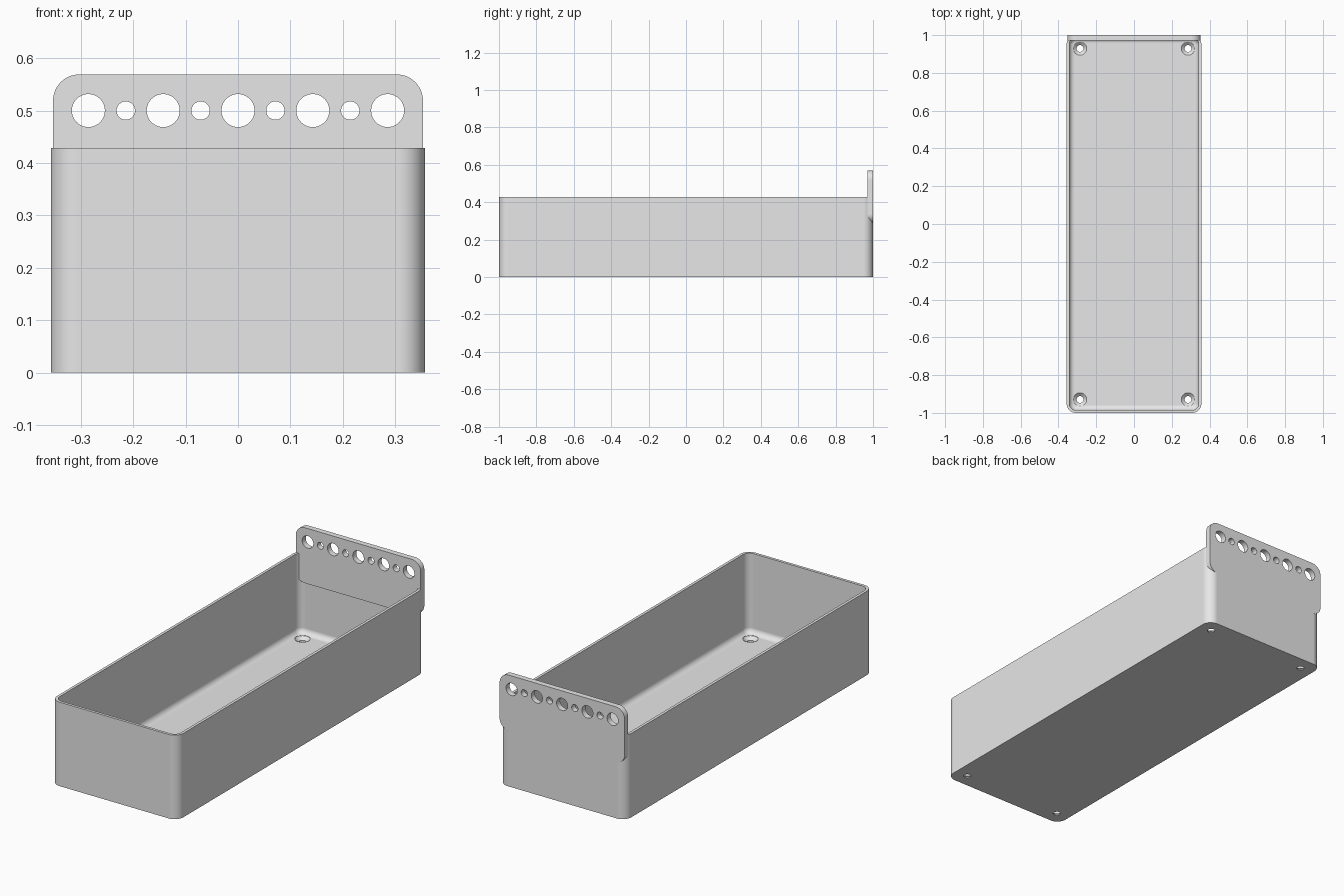
import bpy, bmesh
from math import radians, sin, cos, pi
from mathutils import Matrix

if "Cube" in bpy.data.objects:
    bpy.data.objects.remove(bpy.data.objects["Cube"])

HALF_W, HALF_L, HEIGHT = 0.357, 1.0, 0.429
WALL, FLOOR, RADIUS, FILLET = 0.0143, 0.0214, 0.05, 0.028

grey = bpy.data.materials.new("light_grey")
grey.use_nodes = True
grey.diffuse_color = (0.8, 0.8, 0.8, 1)
grey.node_tree.nodes["Principled BSDF"].inputs["Base Color"].default_value = (0.8, 0.8, 0.8, 1)


def make(name, bm):
    bmesh.ops.recalc_face_normals(bm, faces=bm.faces)
    mesh = bpy.data.meshes.new(name)
    bm.to_mesh(mesh)
    bm.free()
    mesh.materials.append(grey)
    obj = bpy.data.objects.new(name, mesh)
    bpy.context.collection.objects.link(obj)
    return obj


def rounded_rect(hx, hy, r, seg=12):
    """Outline of a rounded rectangle centred on the origin."""
    pts = []
    for q, (sx, sy) in enumerate([(1, 1), (-1, 1), (-1, -1), (1, -1)]):
        for i in range(seg + 1):
            a = (q + i / seg) * pi / 2
            pts.append((sx * (hx - r) + r * cos(a), sy * (hy - r) + r * sin(a)))
    return pts


def loft(bm, rings):
    """Skin a list of equal point rings and cap both ends."""
    loops = [[bm.verts.new(p) for p in ring] for ring in rings]
    for a, b in zip(loops, loops[1:]):
        for i in range(len(a)):
            j = (i + 1) % len(a)
            bm.faces.new((a[i], a[j], b[j], b[i]))
    bm.faces.new(loops[0])
    bm.faces.new(loops[-1])


def cylinder(bm, matrix, r1, r2, depth):
    bmesh.ops.create_cone(bm, cap_ends=True, segments=40, radius1=r1,
                          radius2=r2, depth=depth, matrix=matrix)


def cut(obj, bm):
    cutter = make("hole_cutter", bm)
    cutter.hide_render = True
    mod = obj.modifiers.new("holes", 'BOOLEAN')
    mod.operation, mod.solver, mod.object = 'DIFFERENCE', 'EXACT', cutter
    bpy.context.view_layer.objects.active = obj
    bpy.ops.object.modifier_apply(modifier=mod.name)
    bpy.data.objects.remove(cutter)


def finish(obj):
    bpy.ops.object.select_all(action='DESELECT')
    obj.select_set(True)
    bpy.context.view_layer.objects.active = obj
    bpy.ops.object.shade_smooth_by_angle(angle=radians(30))
    mod = obj.modifiers.new("flat_face_normals", 'WEIGHTED_NORMAL')
    mod.keep_sharp = True


# Open tray: outer wall, rim, inner wall and filleted floor
def tray_ring(inset, z):
    r = max(RADIUS - inset, 0.004)
    return [(x, y, z) for x, y in rounded_rect(HALF_W - inset, HALF_L - inset, r)]


rings = [tray_ring(0, 0), tray_ring(0, HEIGHT), tray_ring(WALL, HEIGHT)]
for i in range(9):
    a = i / 8 * pi / 2
    rings.append(tray_ring(WALL + FILLET * (1 - cos(a)), FLOOR + FILLET * (1 - sin(a))))
bm = bmesh.new()
loft(bm, rings)
tray = make("tray", bm)

# Countersunk screw holes in the floor corners
for radius_low, radius_high, low, high in [(0.018, 0.018, -0.02, 0.06),
                                           (0.018, 0.036, 0.005, FLOOR),
                                           (0.036, 0.036, FLOOR - 0.0005, 0.05)]:
    bm = bmesh.new()
    for x in (-0.286, 0.286):
        for y in (-0.929, 0.929):
            cylinder(bm, Matrix.Translation((x, y, (low + high) / 2)),
                     radius_low, radius_high, high - low)
    cut(tray, bm)
finish(tray)

# Rounded tool plate on the back wall
PLATE_LOW, PLATE_HIGH = 0.286, 0.569
mid, half = (PLATE_LOW + PLATE_HIGH) / 2, (PLATE_HIGH - PLATE_LOW) / 2
outline = rounded_rect(0.353, half, RADIUS)
bm = bmesh.new()
loft(bm, [[(x, y, z + mid) for x, z in outline] for y in (0.971, 1.0)])
plate = make("back_plate", bm)

# Alternating large and small holes in a row
bm = bmesh.new()
turn = Matrix.Rotation(pi / 2, 4, 'X')
for i in range(-4, 5):
    r = 0.0315 if i % 2 == 0 else 0.0175
    cylinder(bm, Matrix.Translation((i * 0.0714, 0.985, 0.5)) @ turn, r, r, 0.1)
cut(plate, bm)
finish(plate)
